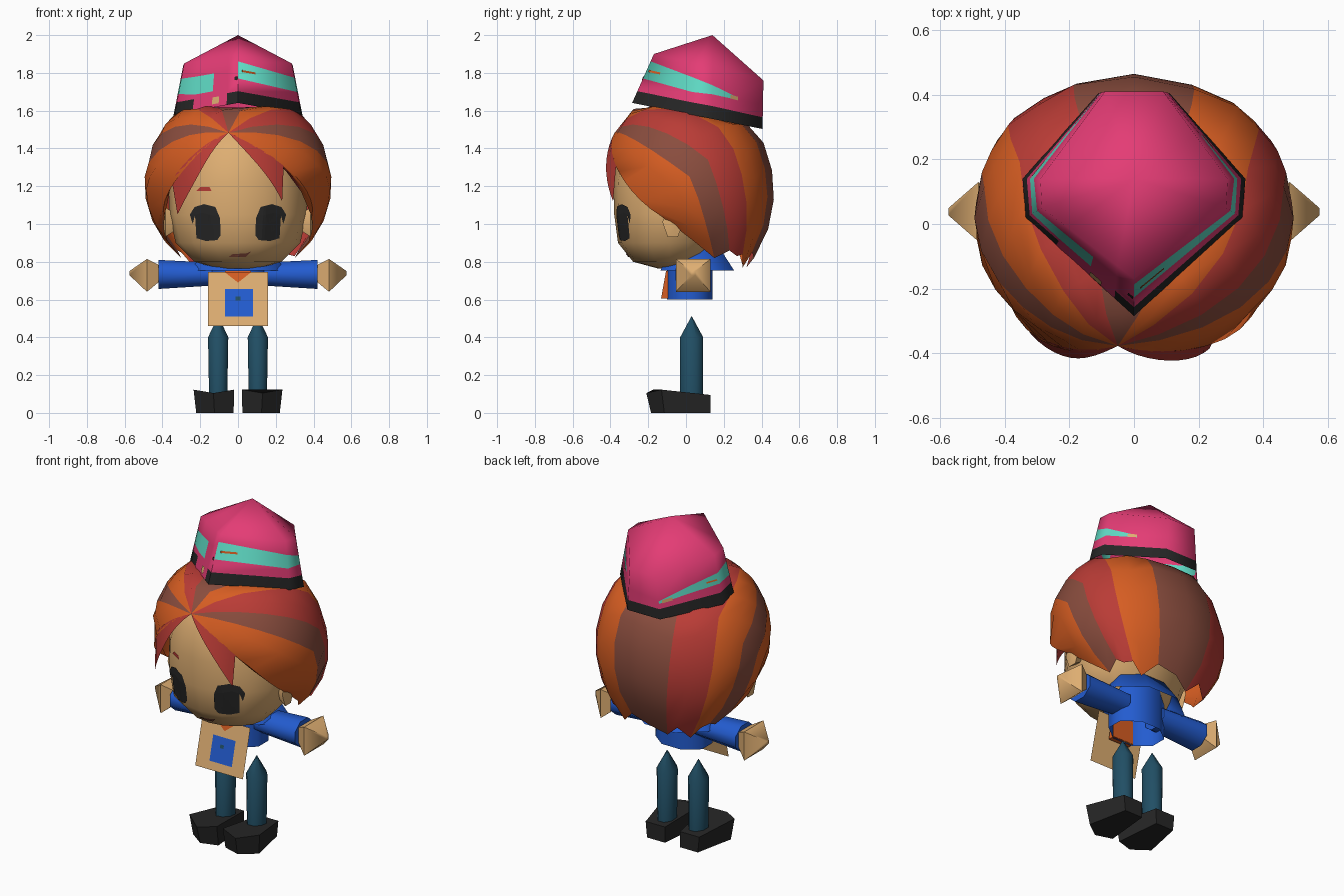
import bpy, bmesh, math
from mathutils import Vector
from mathutils.bvhtree import BVHTree

if "Cube" in bpy.data.objects:
    bpy.data.objects.remove(bpy.data.objects["Cube"])

def colour(name, r, g, b):
    m = bpy.data.materials.new(name)
    m.diffuse_color = [(c / 255 / 12.92 if c < 11 else ((c / 255 + .055) / 1.055) ** 2.4) for c in (r, g, b)] + [1]
    m.use_nodes = True
    m.node_tree.nodes["Principled BSDF"].inputs["Base Color"].default_value = m.diffuse_color
    return m

PINK, TEAL, BLACK = colour("pink", 228, 60, 117), colour("teal", 96, 220, 198), colour("black", 38, 38, 38)
ORANGE, RED, BROWN = colour("orange", 214, 93, 34), colour("red", 186, 60, 54), colour("brown", 138, 77, 62)
SKIN, BLUE, NAVY = colour("skin", 222, 174, 114), colour("blue", 35, 92, 208), colour("dark_teal", 33, 79, 101)

def make(name, verts, faces, mats, index=None, angle=40, fix=True):
    """Mesh object with one or more colours and angle-limited smooth shading."""
    me = bpy.data.meshes.new(name)
    me.from_pydata([tuple(v) for v in verts], [], faces)
    for m in mats:
        me.materials.append(m)
    for i, p in enumerate(me.polygons):
        p.material_index = index[i] if index else 0
    bm = bmesh.new()
    bm.from_mesh(me)
    bmesh.ops.remove_doubles(bm, verts=bm.verts, dist=1e-5)
    if fix:
        bmesh.ops.recalc_face_normals(bm, faces=bm.faces)
    bm.to_mesh(me)
    bm.free()
    ob = bpy.data.objects.new(name, me)
    bpy.context.collection.objects.link(ob)
    bpy.ops.object.select_all(action='DESELECT')
    ob.select_set(True)
    bpy.context.view_layer.objects.active = ob
    if angle:
        bpy.ops.object.shade_smooth_by_angle(angle=math.radians(angle))
    return ob

def ring(c, a, b, n, axis='z', turn=0.0):
    out = []
    for i in range(n):
        t = 2 * math.pi * (i + turn) / n
        p, q = a * math.cos(t), b * math.sin(t)
        out.append(Vector(c) + Vector((p, q, 0) if axis == 'z' else (0, p, q)))
    return out

def loft(name, rings, mat, caps=(True, True), angle=40):
    n = len(rings[0])
    verts = [v for r in rings for v in r]
    faces = [(k * n + i, k * n + (i + 1) % n, (k + 1) * n + (i + 1) % n, (k + 1) * n + i)
             for k in range(len(rings) - 1) for i in range(n)]
    if caps[0]:
        faces.append(tuple(range(n))[::-1])
    if caps[1]:
        faces.append(tuple(range(len(verts) - n, len(verts))))
    return make(name, verts, faces, [mat], angle=angle)

# Head: z, half width, front y, back y
HEAD = [(.765, .11, -.15, .10), (.80, .23, -.28, .11), (.90, .33, -.36, .18), (1.05, .365, -.38, .26),
        (1.22, .365, -.385, .30), (1.38, .32, -.355, .28), (1.50, .22, -.28, .22), (1.56, .10, -.15, .12)]
head = loft("head", [ring((0, (f + b) / 2, z), w, (b - f) / 2, 16) for z, w, f, b in HEAD], SKIN, angle=70)
TREE = BVHTree.FromPolygons([v.co for v in head.data.vertices], [p.vertices[:] for p in head.data.polygons])

# Painted face details laid onto the head
def decal(name, pts, mat):
    bm = bmesh.new()
    bm.faces.new([bm.verts.new((x, -1, z)) for x, z in pts])
    bmesh.ops.triangulate(bm, faces=bm.faces)
    bmesh.ops.subdivide_edges(bm, edges=bm.edges[:], cuts=3, use_grid_fill=True)
    for v in bm.verts:
        hit = TREE.ray_cast(v.co, Vector((0, 1, 0)))[0]
        if hit:
            v.co = hit + Vector((0, -.006, 0))
    bm.normal_update()
    for f in bm.faces:
        if f.normal.y > 0:
            f.normal_flip()
    me = bpy.data.meshes.new(name)
    bm.to_mesh(me)
    bm.free()
    me.materials.append(mat)
    bpy.context.collection.objects.link(bpy.data.objects.new(name, me))

EYE = [(.255, 1.05), (.23, 1.09), (.18, 1.105), (.12, 1.09), (.095, 1.03), (.092, .94), (.11, .915),
       (.17, .91), (.22, .925), (.195, .97), (.20, 1.03), (.225, 1.055), (.24, 1.0)]
for s, side in ((-1, "left"), (1, "right")):
    decal(side + "_eye", [(s * x, z) for x, z in EYE], BLACK)
decal("mouth", [(-.05, .825), (.04, .825), (.07, .855), (.045, .845), (-.03, .84)], BROWN)
decal("brow", [(-.22, 1.175), (-.14, 1.175), (-.15, 1.195), (-.20, 1.195)], RED)

# Hair: strands run from a whorl on the forehead over a rounded shell to the hem
C = Vector((0, 0, 1.2))
WHORL, UP = Vector((0, -.8, .6)), Vector((0, .6, .8))

def shell(v):
    s = sum((q / r) ** 2 for q, r in zip(v, (.495, .45, .52 if v.z > 0 else .5)))
    p = v * s ** -.5
    p.x -= .05 * max(0, v.dot(WHORL)) ** 6
    p.z = min(p.z, .445 - .2 * (p.y + .28))  # flattened where the hat sits
    return p

def strand(phi, end, n=11):
    e = (Vector(end) - C).normalized()
    fit = (Vector(end) - C).length / shell(e).length
    a = math.radians(phi)
    mid = UP * math.cos(a) + Vector((math.sin(a), 0, 0))
    stops = [WHORL, mid.normalized(), e] if abs(phi) < 100 else [WHORL, e]
    legs = [p.angle(q) for p, q in zip(stops, stops[1:])]
    out = []
    for i in range(n):
        t = i / (n - 1)
        d, k = sum(legs) * t, 0
        if len(legs) > 1 and d > legs[0]:
            d, k = d - legs[0], 1
        out.append(C + shell(stops[k].slerp(stops[k + 1], min(1, d / legs[k]))) * (1 + (fit - 1) * t ** 4))
    return out

FLANK = [(68, (.32, .23, .86)), (84, (.30, .15, .82)), (95, (.375, .04, .91)), (108, (.39, -.13, 1.04))]
RIGHT = [(18, (.12, .35, .85)), (32, (.20, .30, .77)), (45, (.26, .30, .84)), (58, (.30, .27, .83))] + FLANK
RIGHT += [(113, (.335, -.27, 1.17)), (118, (.25, -.365, 1.31)), (143, (.235, -.385, 1.12))]
LEFT = [(18, (.10, .32, .77)), (32, (.18, .34, .84)), (45, (.24, .30, .78)), (58, (.30, .28, .85))] + FLANK
LEFT += [(112, (.37, -.2, 1.13)), (115, (.35, -.29, 1.23)), (137, (.32, -.34, 1.05))]
cols = [strand(-p, (-x, y, z)) for p, (x, y, z) in reversed(LEFT)] + [strand(0, (0, .36, .82))]
cols += [strand(p, e) for p, e in RIGHT]
tones = [1, 1, 0, 0, 0, 2, 0, 0, 1, 1, 2] + [2, 0, 0, 1, 1, 2, 0, 0, 0, 1, 1]
verts, faces, index = [v for c in cols for v in c], [], []
for k, tone in enumerate(tones):
    for i in range(10):
        a, b = k * 11 + i, (k + 1) * 11 + i
        faces.append((a, b, b + 1, a + 1) if i else (a, b + 1, a + 1))
        index.append(tone)
make("hair", verts, faces, [ORANGE, RED, BROWN], index, 50)

# Hat: slanted faceted cap, columns of (bottom xy, top xyz, teal band start and end)
F, R1, R2, B = ((0, -.285), (0, -.17, 1.9)), ((.335, .02), (.285, .05, 1.85)), \
    ((.345, .14), (.29, .14, 1.84)), ((.11, .405), (.09, .41, 1.76))
def flip(p):
    return tuple((-c[0],) + tuple(c[1:]) for c in p)
def mix(p, q, t):
    return tuple(tuple(Vector(a).lerp(Vector(b), t)) for a, b in zip(p, q))
hat = [(F, .50, .85), (R1, .44, .72), (R2, .46, .63), (mix(R2, B, .5), .47, .52), (B, .47, .52)]
hat += [(flip(B), .36, .42), (flip(mix(R2, B, .5)), .40, .55), (flip(R2), .42, .64), (flip(R1), .40, .70)]
hat += [(mix(F, flip(R1), t), .33, .69) for t in (.72, .42, .18)]
verts, faces, index = [], [], []
n = len(hat)
def hat_point(k, f):
    (lo, hi) = hat[k % n][0]
    return Vector((*lo, 1.64 - .2 * (lo[1] + .28))).lerp(Vector(hi), f)
for k, (p, a, b) in enumerate(hat):
    verts += [hat_point(k, t) for t in (0, .24, a, b, 1)]
verts.append(Vector((0, .14, 2.0)))
for k in range(n):
    a, b = k * 5, (k + 1) % n * 5
    for i in range(4):
        faces.append((a + i, b + i, b + i + 1, a + i + 1))
        index.append(2 if i == 0 and k not in (9, 10) else 1 if i == 2 and k not in (3, 4, 10, 11) else 0)
    faces.append((a + 4, b + 4, n * 5))
    index.append(0)
make("hat", verts, faces, [PINK, TEAL, BLACK], index, 80)

# Thin painted streaks on the hat: strip, along from/to, height from/to
for name, k, t0, t1, f0, f1, mat in (
        ("streak_front", 0, .06, .3, .64, .68, ORANGE), ("streak_right", 2, .7, 1, .46, .53, SKIN),
        ("streak_back", 5, .1, .45, .36, .43, SKIN), ("streak_left", 6, .6, .95, .5, .53, ORANGE),
        ("patch_front", 10, .05, .5, .06, .2, SKIN), ("dot_front", 11, .7, 1, .47, .54, BLACK)):
    quad = [hat_point(k, f).lerp(hat_point(k + 1, f), t) for t, f in ((t0, f0), (t1, f0), (t1, f1), (t0, f1))]
    out = (quad[1] - quad[0]).cross(quad[3] - quad[0]).normalized() * .004
    make(name, [q + out for q in quad], [(0, 1, 2, 3)], [mat], angle=0, fix=False)

# Shirt body and flared collar
loft("shirt", [ring((0, .02, z), .17, .13, 8, turn=.5) for z in (.60, .85)], BLUE, (False, True), 60)
loft("collar", [ring((0, .06, .755), .265, .21, 8, turn=.5), ring((0, .05, .885), .19, .13, 8, turn=.5)],
     BLUE, (False, True), 60)

# Leaning apron with pocket and neckerchief, scarf behind it and lining inside the shirt
def sheet(name, pts, lift, mat, lean=.25, y=-.11):
    make(name, [(x, y - lean * (.745 - z) - lift, z) for x, z in pts], [tuple(range(len(pts)))], [mat],
         angle=0, fix=False)
def box(x0, x1, z0, z1):
    return [(x0, z0), (x1, z0), (x1, z1), (x0, z1)]
sheet("apron", box(-.16, .16, .46, .745), 0, SKIN)
sheet("pocket", box(-.07, .08, .51, .655), .005, BLUE)
sheet("pocket_button", box(-.012, .012, .595, .615), .009, NAVY)
sheet("neckerchief", [(-.07, .745), (0, .69), (.07, .745)], .005, ORANGE)
loft("scarf", [[Vector((x, y, z)) for x, y in ((-.07, f), (.07, f), (.07, -.09), (-.07, -.09))]
               for z, f in ((.605, -.132), (.75, -.106))], ORANGE, angle=0)
sheet("lining_red", box(0, .065, .602, .74), 0, RED, 0, -.092)
sheet("lining_skin", box(-.065, 0, .602, .74), 0, SKIN, 0, -.092)

# Paired parts: ears, arms, hands, legs, shoes
SHOE = [(.05, .13), (.18, .13), (.235, -.13), (.13, -.21), (.02, -.175)]
for s, side in ((-1, "left"), (1, "right")):
    loft(side + "_ear", [ring((s * x, -.07, 1.01), a, b, 6, 'x') for x, a, b in
                         ((.33, .03, .05), (.385, .055, .09), (.395, .02, .04))], SKIN)
    loft(side + "_sleeve", [ring((s * x, .035, z), a, b, 8, 'x', .5) for x, z, a, b in
                            ((.12, .735, .085, .065), (.42, .733, .097, .083))], BLUE, angle=60)
    loft(side + "_hand", [ring((s * x, .038, z), a, b, 4, 'x', .5) for x, z, a, b in
                          ((.405, .74, .07, .05), (.482, .728, .13, .123), (.575, .74, .015, .015))], SKIN, angle=60)
    loft(side + "_leg", [ring((s * .105, .03, z), a, b, 8, turn=.5) for z, a, b in
                         ((.08, .052, .066), (.40, .058, .066), (.51, .002, .002))], NAVY, angle=60)
    low = [Vector((s * (x * .92 + .005), y * (.88 if y < 0 else 1), 0)) for x, y in SHOE]
    top = [Vector((s * x, y, .095 if y > .1 else .105 if y < -.2 else .123)) for x, y in SHOE]
    loft(side + "_shoe", [low, top], BLACK, angle=25)
